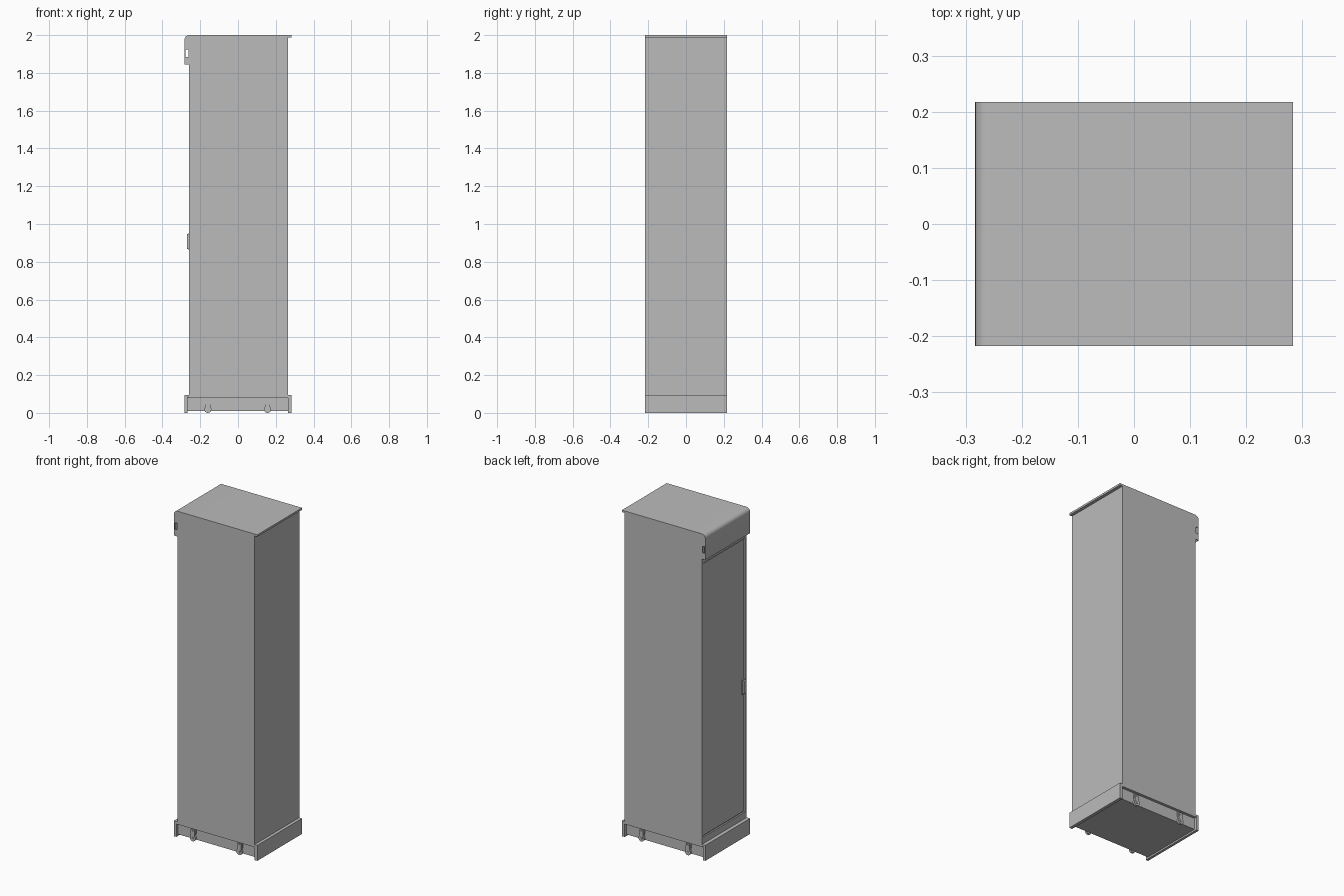
import bpy, bmesh, math
from mathutils import Matrix

if "Cube" in bpy.data.objects:
    bpy.data.objects.remove(bpy.data.objects["Cube"])

D = 0.217  # half depth in y

grey = bpy.data.materials.new("light grey metal")
grey.diffuse_color = (0.5, 0.5, 0.5, 1)
grey.use_nodes = True
grey.node_tree.nodes["Principled BSDF"].inputs["Base Color"].default_value = grey.diffuse_color


def finish(name, bm, smooth=False):
    bmesh.ops.recalc_face_normals(bm, faces=bm.faces)
    me = bpy.data.meshes.new(name)
    bm.to_mesh(me)
    bm.free()
    me.materials.append(grey)
    ob = bpy.data.objects.new(name, me)
    bpy.context.collection.objects.link(ob)
    bpy.ops.object.select_all(action='DESELECT')
    ob.select_set(True)
    bpy.context.view_layer.objects.active = ob
    if smooth:
        bpy.ops.object.shade_smooth_by_angle(angle=math.radians(35))
    return ob


def box(name, x, y, z, bevel=0):
    bm = bmesh.new()
    bmesh.ops.create_cube(bm, size=1)
    for v in bm.verts:
        for i, (a, b) in enumerate((x, y, z)):
            v.co[i] = a if v.co[i] < 0 else b
    if bevel:
        bmesh.ops.bevel(bm, geom=bm.edges[:], offset=bevel, segments=2,
                        profile=0.5, affect='EDGES')
    return finish(name, bm)


def extrude_y(name, pts, y0, y1, smooth=False):
    """Extrude an x-z outline along y."""
    bm = bmesh.new()
    f = bm.faces.new([bm.verts.new((x, y0, z)) for x, z in pts])
    r = bmesh.ops.extrude_face_region(bm, geom=[f])
    bmesh.ops.translate(bm, vec=(0, y1 - y0, 0),
                        verts=[v for v in r['geom'] if isinstance(v, bmesh.types.BMVert)])
    return finish(name, bm, smooth)


def cylinder_y(name, x, y, z, radius, length, seg=24):
    bm = bmesh.new()
    m = Matrix.Translation((x, y, z)) @ Matrix.Rotation(math.pi / 2, 4, 'X')
    bmesh.ops.create_cone(bm, cap_ends=True, segments=seg, radius1=radius,
                          radius2=radius, depth=length, matrix=m)
    return finish(name, bm, True)


def cut(target, cutter):
    cutter.hide_render = True
    mod = target.modifiers.new("cut", 'BOOLEAN')
    mod.operation = 'DIFFERENCE'
    mod.solver = 'EXACT'
    mod.object = cutter
    bpy.context.view_layer.objects.active = target
    bpy.ops.object.modifier_apply(modifier=mod.name)
    bpy.data.objects.remove(cutter)


# Cabinet body, with door frame standing slightly proud of the door
box("cabinet_body", (-0.251, 0.264), (-D, D), (0.083, 1.99))
for s, side in ((-1, "front"), (1, "back")):
    box("door_frame_" + side, (-0.26, -0.251), sorted((s * 0.2, s * D)), (0.083, 1.99))
box("door_frame_top", (-0.26, -0.251), (-0.2, 0.2), (1.815, 1.99))
box("door_frame_bottom", (-0.26, -0.251), (-0.2, 0.2), (0.083, 0.135))
box("door_panel", (-0.256, -0.251), (-0.194, 0.194), (0.141, 1.809))

# Lock handle on the door
box("lock_plate", (-0.262, -0.255), (-0.206, -0.17), (0.863, 0.953))
box("lock_handle", (-0.271, -0.258), (-0.202, -0.174), (0.868, 0.948), 0.003)

# Top sheet folding over the front into a hollow hood
R = 0.025
arc = [(-0.283 + R - R * math.cos(a), 2 - R + R * math.sin(a))
       for a in (math.pi / 2 * i / 8 for i in range(9))]
hood = extrude_y("roof_hood", [(0.283, 2), (0.283, 1.988), (-0.26, 1.988),
                               (-0.26, 1.845), (-0.283, 1.845)] + arc, -D, D, True)
cut(hood, box("hood_cavity", (-0.28, -0.25), (-D + 0.003, D - 0.003), (1.8, 1.972)))
cut(hood, box("hood_slot", (-0.277, -0.263), (-0.3, 0.3), (1.885, 1.925)))

# Plinth: recessed core with a tall skirting plate at each end
box("plinth_core", (-0.268, 0.266), (-0.2, 0.2), (0.01, 0.084))
box("plinth_ledge", (-0.265, 0.265), (-D, D), (0.079, 0.086))
box("skirting_left", (-0.283, -0.267), (-D, D), (0, 0.095))
box("skirting_left_top", (-0.27, -0.255), (-D, D), (0.086, 0.095))
box("skirting_right", (0.264, 0.283), (-D, D), (0, 0.095))

# Casters along both long sides
for s, side in ((-1, "front"), (1, "back")):
    for x, end in ((-0.16, "left"), (0.156, "right")):
        tag = f"_{side}_{end}"
        box("caster_mount" + tag, (x - 0.017, x + 0.017), sorted((s * 0.198, s * 0.206)),
            (0.045, 0.076))
        extrude_y("caster_fork" + tag,
                  [(x - 0.012, 0.07), (x + 0.012, 0.07), (x + 0.014, 0.035),
                   (x + 0.006, 0.018), (x - 0.006, 0.018), (x - 0.014, 0.035)],
                  *sorted((s * 0.198, s * 0.213)))
        cylinder_y("caster_wheel" + tag, x, s * 0.205, 0.019, 0.019, 0.014)
        cylinder_y("caster_axle" + tag, x, s * 0.206, 0.019, 0.007, 0.019, 16)
        cylinder_y("caster_bolt" + tag, x, s * 0.206, 0.06, 0.005, 0.018, 12)
